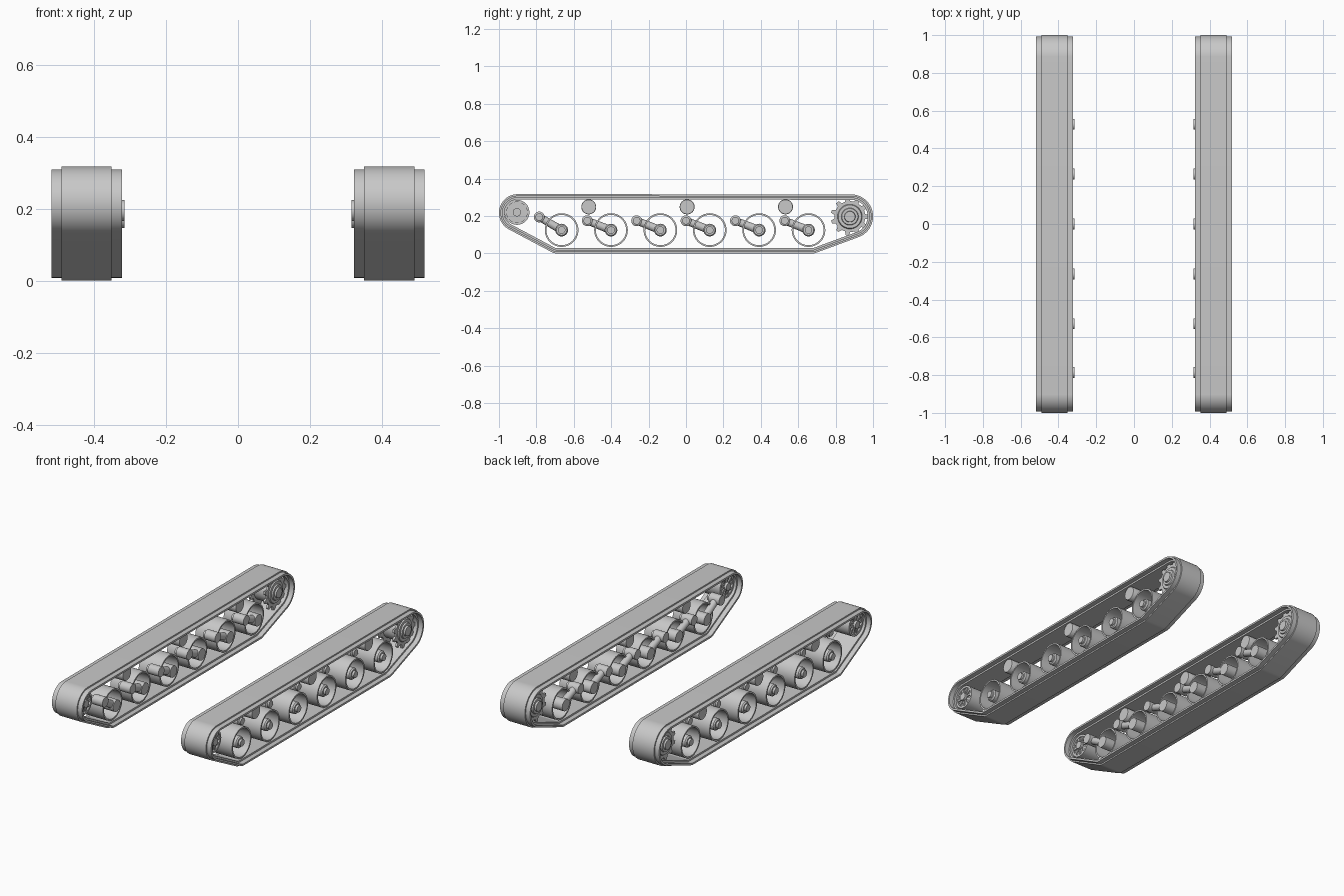
import bpy, bmesh
from math import sin, cos, pi, atan2, hypot
from mathutils import Vector, Matrix

cube = bpy.data.objects.get("Cube")
if cube:
    bpy.data.objects.remove(cube)

grey = bpy.data.materials.new("plain_grey")
grey.use_nodes = True
shade = (0.58, 0.58, 0.58, 1)
grey.diffuse_color = shade
grey.node_tree.nodes["Principled BSDF"].inputs["Base Color"].default_value = shade

MID = 0.421          # centre line of one track
parts = []


def finish(name, bm):
    """Turn a bmesh into an object mirrored to the other side."""
    bmesh.ops.recalc_face_normals(bm, faces=bm.faces)
    mesh = bpy.data.meshes.new(name)
    bm.to_mesh(mesh)
    bm.free()
    mesh.materials.append(grey)
    obj = bpy.data.objects.new(name, mesh)
    bpy.context.collection.objects.link(obj)
    obj.modifiers.new("other_side", 'MIRROR').use_axis[0] = True
    parts.append(obj)
    return obj


def bridge(bm, rings, closed):
    """Join rings of vertices; cap the ends when not closed."""
    n = len(rings[0])
    pairs = list(zip(rings, rings[1:]))
    if closed:
        pairs.append((rings[-1], rings[0]))
    for a, b in pairs:
        for i in range(n):
            j = (i + 1) % n
            bm.faces.new((a[i], a[j], b[j], b[i]))
    if not closed:
        bm.faces.new(rings[0])
        bm.faces.new(rings[-1])


def lathe(bm, y, z, profile, closed=False, sides=32):
    """Revolve (x, radius) points about a sideways axle."""
    rings = [[bm.verts.new((x, y + r * cos(2 * pi * i / sides), z + r * sin(2 * pi * i / sides)))
              for i in range(sides)] for x, r in profile]
    bridge(bm, rings, closed)


def plate(bm, outline, x0, x1):
    """Extrude a (y, z) outline sideways."""
    bridge(bm, [[bm.verts.new((x, y, z)) for y, z in outline] for x in (x0, x1)], False)


# Track: a belt stretched around four circles (y, z, radius)
CIRCLES = [(-0.9, 0.217, 0.1), (0.882, 0.198, 0.118), (-0.69, 0.06, 0.06), (0.675, 0.06, 0.06)]


def belt_loop(inset, steps=120):
    loop = []
    for k in range(steps):
        a = 2 * pi * (k + 0.5) / steps
        y, z, r = max(CIRCLES, key=lambda c: c[0] * cos(a) + c[1] * sin(a) + c[2])
        loop.append((y + (r - inset) * cos(a), z + (r - inset) * sin(a)))
    return loop


half = [(0.07, 0.0), (0.07, 0.008), (0.098, 0.008), (0.098, 0.019), (0.07, 0.019), (0.07, 0.029)]
section = half + [(-x, d) for x, d in reversed(half)]
bm = bmesh.new()
bridge(bm, [[bm.verts.new((MID + x, y, z)) for y, z in belt_loop(d)] for x, d in section], True)
finish("track_belt", bm)

# Road wheels, hubs and swing arms
wheels, hubs, arms, pivots = (bmesh.new() for _ in range(4))
for i in range(6):
    y, z = -0.665 + 0.264 * i, 0.125
    lathe(wheels, y, z, [(0.352, 0.09), (0.49, 0.09), (0.49, 0.081), (0.352, 0.081)], True, 40)
    lathe(hubs, y, z, [(0.325, 0.02), (0.325, 0.034), (0.475, 0.034), (0.482, 0.028),
                       (0.482, 0.02), (0.495, 0.02)], sides=24)
    py, pz = (y - 0.12, 0.195) if i == 0 else (y - 0.127, 0.175)
    lathe(pivots, py, pz, [(0.315, 0.02), (0.315, 0.029), (0.385, 0.029), (0.39, 0.02), (0.4, 0.02)], sides=20)
    length, tilt = hypot(y - py, z - pz), atan2(z - pz, y - py)
    turn = Matrix.Translation((0.35, (y + py) / 2, (z + pz) / 2)) @ Matrix.Rotation(tilt - pi / 2, 4, 'X')
    bmesh.ops.create_cone(arms, cap_ends=True, segments=16, radius1=0.02, radius2=0.022,
                          depth=length, matrix=turn)
finish("road_wheels", wheels)
finish("wheel_hubs", hubs)
finish("swing_arms", arms)
finish("arm_pivots", pivots)

# Return rollers under the upper run
bm = bmesh.new()
for y in (-0.52, 0.006, 0.532):
    lathe(bm, y, 0.249, [(0.36, 0.038), (0.364, 0.04), (0.478, 0.04), (0.482, 0.038)])
finish("return_rollers", bm)

# Front idler with raised spokes
IY, IZ = -0.904, 0.22
bm = bmesh.new()
lathe(bm, IY, IZ, [(0.375, 0.055), (0.365, 0.055), (0.365, 0.067), (0.477, 0.067), (0.477, 0.055), (0.467, 0.055)])
lathe(bm, IY, IZ, [(0.355, 0.012), (0.355, 0.022), (0.487, 0.022), (0.487, 0.012)])
for k in range(10):
    a = 2 * pi * k / 10
    d, s = Vector((cos(a), sin(a))), Vector((-sin(a), cos(a)))
    c = Vector((IY, IZ))
    spoke = [c + d * r + s * w for r, w in ((0.018, -0.004), (0.058, -0.008), (0.058, 0.008), (0.018, 0.004))]
    plate(bm, spoke, 0.368, 0.474)
finish("front_idler", bm)

# Rear sprocket: two toothed plates on a stepped drum
SY, SZ, TEETH = 0.876, 0.197, 11
outline = []
for k in range(TEETH):
    for frac, r in ((-0.3, 0.083), (-0.14, 0.102), (0.14, 0.102), (0.3, 0.083)):
        a = 2 * pi * (k + frac) / TEETH
        outline.append((SY + r * cos(a), SZ + r * sin(a)))
bm = bmesh.new()
for x in (0.368, 0.462):
    plate(bm, outline, x, x + 0.012)
steps = [(0.474, 0.066), (0.48, 0.062), (0.48, 0.046), (0.488, 0.043), (0.488, 0.03), (0.498, 0.028)]
lathe(bm, SY, SZ, [(2 * MID - x, r) for x, r in reversed(steps)] + steps)
finish("rear_sprocket", bm)

# Smooth round sides, keep edges sharp
bpy.ops.object.select_all(action='DESELECT')
for obj in parts:
    obj.select_set(True)
bpy.context.view_layer.objects.active = parts[0]
bpy.ops.object.shade_smooth_by_angle(angle=0.6)
